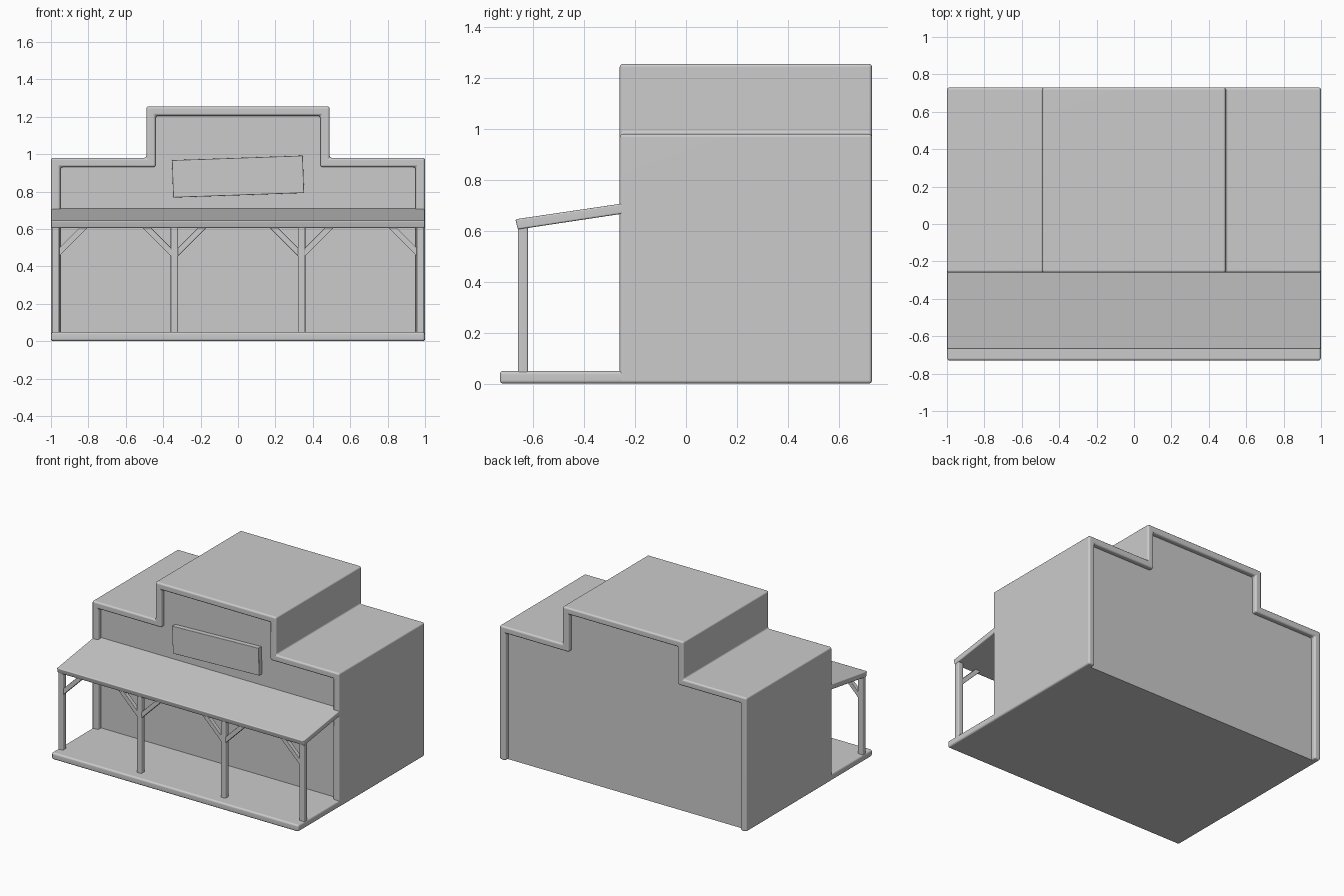
import bpy, bmesh, math
from mathutils import Vector

if "Cube" in bpy.data.objects:
    bpy.data.objects.remove(bpy.data.objects["Cube"])


def finish(name, bm, bevel, segments=3):
    """Round all hard edges, then make a smooth-shaded object."""
    bmesh.ops.recalc_face_normals(bm, faces=bm.faces)
    if bevel:
        hard = [e for e in bm.edges if e.calc_face_angle(0) > math.radians(30)]
        bmesh.ops.bevel(bm, geom=hard, offset=bevel, segments=segments,
                        profile=0.5, affect='EDGES')
    mesh = bpy.data.meshes.new(name)
    bm.to_mesh(mesh)
    bm.free()
    obj = bpy.data.objects.new(name, mesh)
    bpy.context.collection.objects.link(obj)
    bpy.ops.object.select_all(action='DESELECT')
    obj.select_set(True)
    bpy.context.view_layer.objects.active = obj
    bpy.ops.object.shade_smooth_by_angle(angle=math.radians(50))
    mod = obj.modifiers.new("Weighted normals", 'WEIGHTED_NORMAL')
    mod.keep_sharp = True
    return obj


def prism(name, points, offset, bevel):
    """Extrude a closed 3D outline along an offset vector."""
    bm = bmesh.new()
    face = bm.faces.new([bm.verts.new(p) for p in points])
    moved = bmesh.ops.extrude_face_region(bm, geom=[face], use_keep_orig=True)
    bmesh.ops.translate(bm, vec=offset,
                        verts=[v for v in moved['geom']
                               if isinstance(v, bmesh.types.BMVert)])
    return finish(name, bm, bevel)


def box(name, x0, x1, y0, y1, z0, z1, bevel):
    pts = [(x0, y0, z0), (x1, y0, z0), (x1, y0, z1), (x0, y0, z1)]
    return prism(name, pts, Vector((0, y1 - y0, 0)), bevel)


def stepped(inset):
    """Stepped facade outline in x, z, moved inwards by inset."""
    half = [(1 - inset, 0), (1 - inset, 0.98 - inset),
            (0.49 - inset, 0.98 - inset), (0.49 - inset, 1.255 - inset)]
    return half + [(-x, z) for x, z in reversed(half)]


FRONT, BACK, RECESS = -0.26, 0.73, 0.035

# Outer shell whose rim frames the front and back walls
rim = stepped(0) + stepped(0.05)[::-1]
prism("building_shell", [(x, FRONT, z) for x, z in rim],
      Vector((0, BACK - FRONT, 0)), 0.013)

# Recessed walls and floor inside the shell
prism("building_walls", [(x, FRONT + RECESS, z) for x, z in stepped(0.025)],
      Vector((0, BACK - FRONT - 2 * RECESS, 0)), 0)

# Porch floor
box("porch_floor", -0.999, 0.999, -0.73, -0.215, 0, 0.05, 0.013)

# Sloping porch roof
roof = [(-0.67, 0.645), (-0.66, 0.605), (-0.215, 0.672), (-0.215, 0.712)]
prism("porch_roof", [(-0.999, y, z) for y, z in roof],
      Vector((1.998, 0, 0)), 0.007)

# Porch posts with diagonal braces under the roof
for i, x in enumerate((-0.975, -0.34, 0.34, 0.975)):
    box(f"porch_post_{i}", x - 0.02, x + 0.02, -0.66, -0.62, 0.04, 0.62, 0.007)
    for side in (-1, 1):
        if abs(x + side * 0.15) > 1:
            continue
        brace = [(0.005, 0.44), (0.17, 0.605), (0.165, 0.615),
                 (0.135, 0.615), (0.005, 0.485)]
        prism(f"porch_brace_{i}_{'right' if side > 0 else 'left'}",
              [(x + side * dx, -0.655, z) for dx, z in brace],
              Vector((0, 0.03, 0)), 0.003)

# Crooked blank sign board
sign = box("sign_board", -0.35, 0.35, -0.016, 0.022, -0.1, 0.1, 0.003)
sign.location = (0, -0.243, 0.88)
sign.rotation_euler.y = math.radians(-2)
